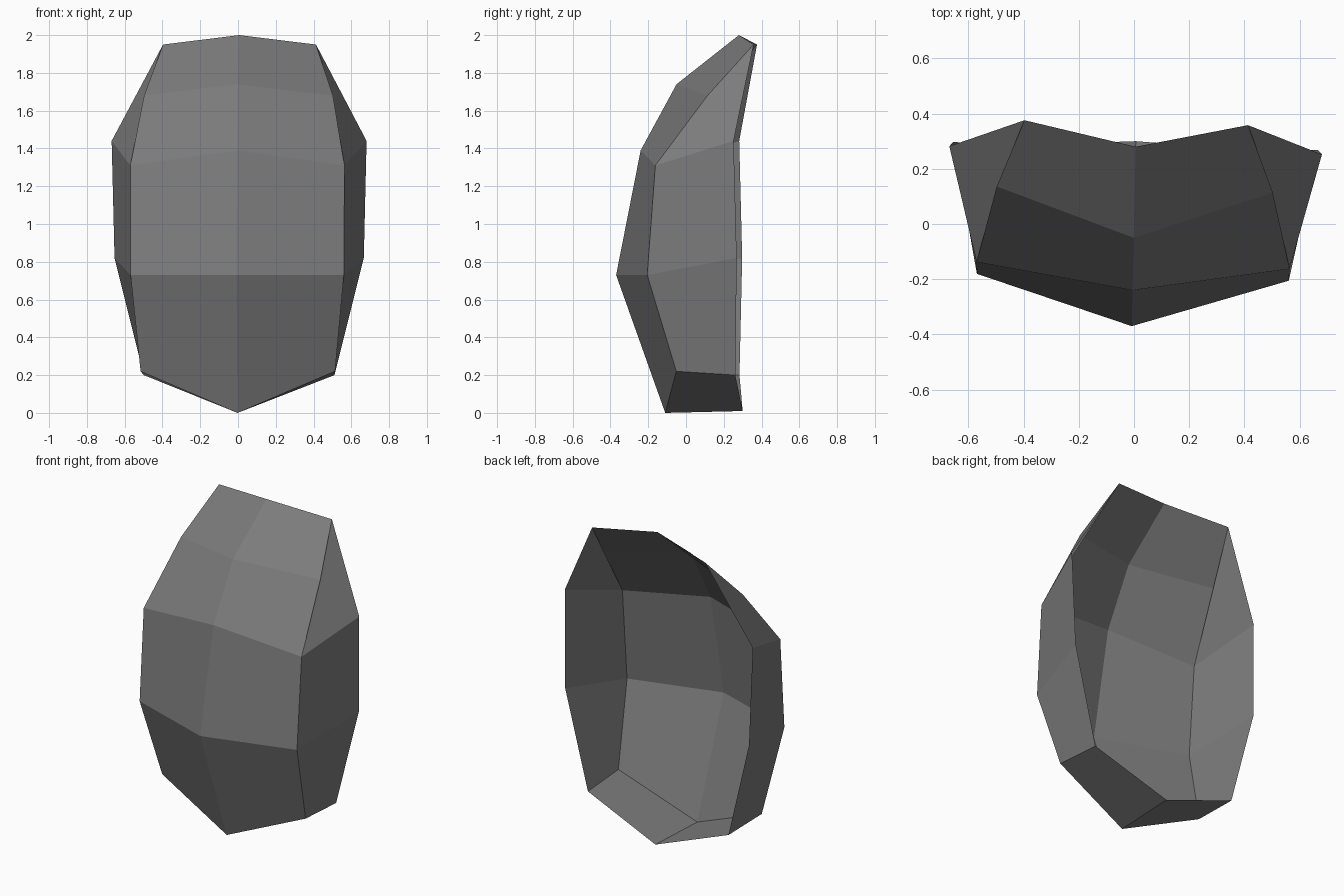
import bpy
import bmesh

cube = bpy.data.objects.get("Cube")
if cube:
    bpy.data.objects.remove(cube)

# Single plain grey
grey = bpy.data.materials.new("dark_grey")
grey.use_nodes = True
colour = (0.2, 0.2, 0.2, 1)
grey.diffuse_color = colour
grey.node_tree.nodes["Principled BSDF"].inputs["Base Color"].default_value = colour

# Profiles of one half, running from top to bottom
ridge = [(0, 0.28, 2.0), (0, -0.05, 1.74), (0, -0.24, 1.39), (0, -0.37, 0.73), (0, -0.11, 0)]
corner = [(0.405, 0.367, 1.95), (0.5, 0.125, 1.68), (0.567, -0.15, 1.31),
          (0.565, -0.193, 0.73), (0.515, -0.04, 0.22)]
rim = [(0.675, 0.267, 1.44), (0.66, 0.283, 0.82), (0.505, 0.272, 0.2)]
floor_back = (0, 0.3, 0.01)

bm = bmesh.new()
ridge, corner, rim = [[bm.verts.new(p) for p in line] for line in (ridge, corner, rim)]
floor_back = bm.verts.new(floor_back)


def strip(a, b):
    """Join two profiles with a strip of quads."""
    for i in range(len(a) - 1):
        bm.faces.new((a[i], a[i + 1], b[i + 1], b[i]))


strip(ridge, corner)                                     # front panels
strip(corner[2:], rim)                                   # side walls
bm.faces.new((corner[0], corner[1], corner[2], rim[0]))  # upper side wall
bm.faces.new((ridge[-1], floor_back, rim[-1], corner[-1]))  # floor
bmesh.ops.recalc_face_normals(bm, faces=bm.faces)
front = min(bm.faces, key=lambda f: f.calc_center_median().y)
if front.normal.y > 0:
    bmesh.ops.reverse_faces(bm, faces=bm.faces)

mesh = bpy.data.meshes.new("shell_plate")
bm.to_mesh(mesh)
bm.free()
mesh.materials.append(grey)

# Open-backed shell, mirrored and turned very slightly
shell = bpy.data.objects.new("shell_plate", mesh)
bpy.context.collection.objects.link(shell)
mirror = shell.modifiers.new("Mirror", "MIRROR")
mirror.use_clip = True
shell.rotation_euler.z = -0.022
